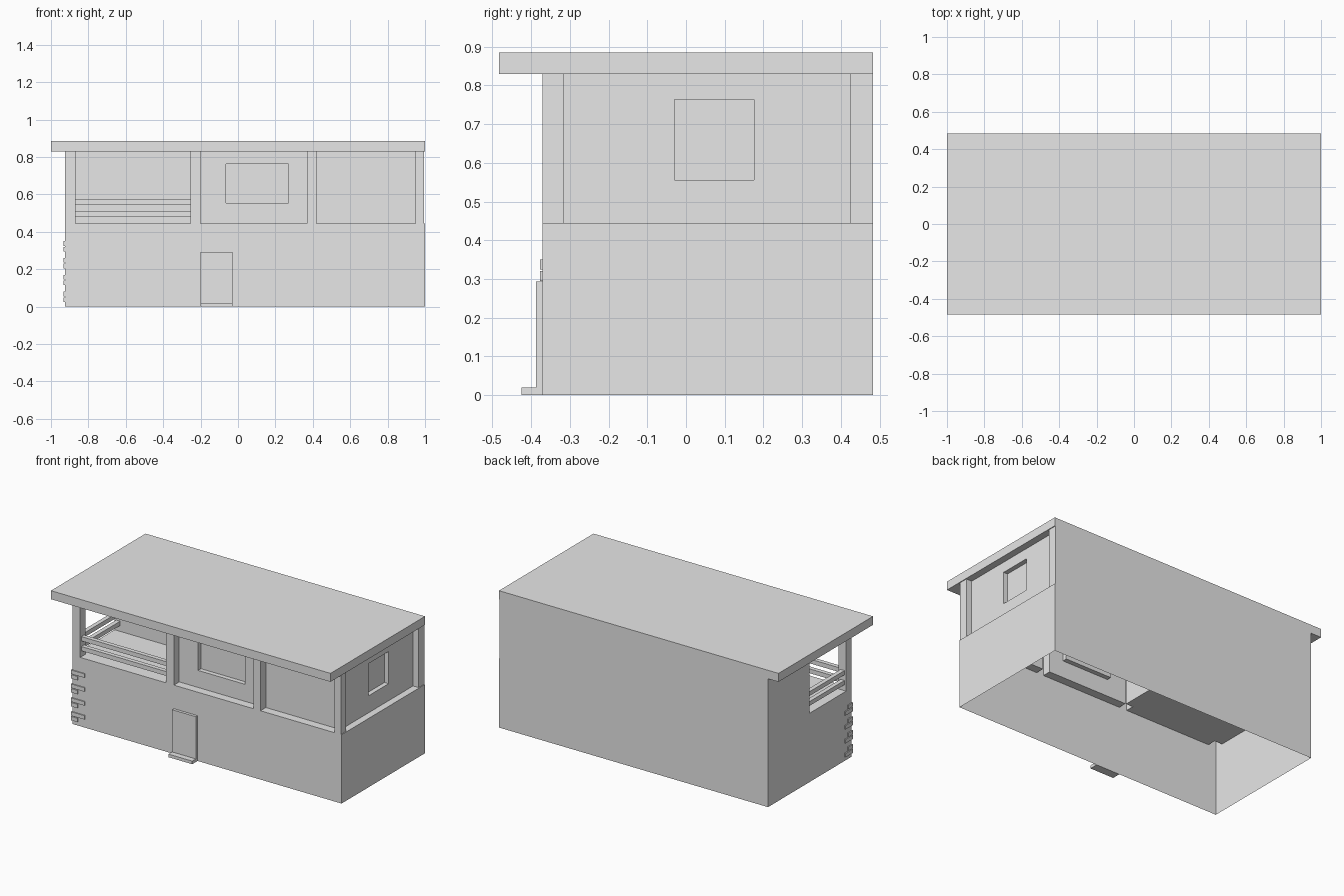
import bpy
import bmesh

if "Cube" in bpy.data.objects:
    bpy.data.objects.remove(bpy.data.objects["Cube"], do_unlink=True)

grey = bpy.data.materials.new("plain grey")
grey.use_nodes = True
GREY = (0.8, 0.8, 0.8, 1)
grey.diffuse_color = GREY
grey.node_tree.nodes["Principled BSDF"].inputs["Base Color"].default_value = GREY


def box(name, x, y, z):
    """Box from (min, max) ranges along each axis."""
    bm = bmesh.new()
    bmesh.ops.create_cube(bm, size=1)
    for v in bm.verts:
        for i, (lo, hi) in enumerate((x, y, z)):
            v.co[i] = lo if v.co[i] < 0 else hi
    mesh = bpy.data.meshes.new(name)
    bm.to_mesh(mesh)
    bm.free()
    mesh.materials.append(grey)
    ob = bpy.data.objects.new(name, mesh)
    bpy.context.collection.objects.link(ob)
    return ob


def cut(target, x, y, z):
    """Carve a box out of the target and discard the cutter."""
    cutter = box("cutter", x, y, z)
    cutter.hide_render = True
    mod = target.modifiers.new("cut", "BOOLEAN")
    mod.operation = "DIFFERENCE"
    mod.solver = "EXACT"
    mod.object = cutter
    graph = bpy.context.evaluated_depsgraph_get()
    mesh = bpy.data.meshes.new_from_object(target.evaluated_get(graph))
    target.modifiers.clear()
    target.data = mesh
    bpy.data.objects.remove(cutter, do_unlink=True)


LEFT, RIGHT, FRONT, BACK = -0.925, 1.0, -0.37, 0.483
FLOOR, TOP = 0.445, 0.83
POST = 0.055
UPPER = (FLOOR, TOP + 0.05)
INNER = FRONT + POST
OUT = FRONT - 0.1

# House walls, carved from one block
walls = box("walls", (LEFT, RIGHT), (FRONT, BACK), (0, TOP))
cut(walls, (0.995, 1.1), (-0.6, 0.6), UPPER)

# Recessed wall panels between the posts
cut(walls, (-0.2, 0.37), (OUT, INNER), UPPER)
cut(walls, (0.42, 0.95), (OUT, INNER), UPPER)
cut(walls, (0.955, 1.1), (INNER, 0.425), UPPER)

# Window recesses
cut(walls, (-0.065, 0.27), (OUT, INNER + 0.03), (0.555, 0.763))
cut(walls, (0.925, 1.1), (-0.03, 0.175), (0.555, 0.763))

# Balcony: room, front opening and side opening
cut(walls, (LEFT + POST, -0.205), (INNER, 0.06), UPPER)
cut(walls, (LEFT + POST, -0.255), (OUT, INNER + 0.02), UPPER)
cut(walls, (LEFT - 0.1, LEFT + POST + 0.02), (INNER, 0.06), UPPER)

# The walls are a shell, open underneath and under the roof
bm = bmesh.new()
bm.from_mesh(walls.data)
caps = [f for f in bm.faces if abs(f.normal.z) > 0.9
        and (f.calc_center_median().z < 0.001 or f.calc_center_median().z > TOP - 0.001)]
bmesh.ops.delete(bm, geom=caps, context="FACES")
bm.to_mesh(walls.data)
bm.free()

# Flat roof
box("roof", (-1, 1), (-0.483, BACK), (TOP, 0.885))

# Balcony rails
for i, z in enumerate((0.483, 0.547)):
    box(f"front_rail_{i}", (LEFT + POST, -0.255), (FRONT + 0.012, FRONT + 0.04), (z, z + 0.028))
    box(f"side_rail_{i}", (LEFT + 0.012, LEFT + 0.04), (INNER, 0.06), (z, z + 0.028))

# Door and doorstep
box("door", (-0.2, -0.03), (-0.388, FRONT), (0.02, 0.293))
box("doorstep", (-0.2, -0.03), (-0.425, FRONT), (0, 0.02))

# Corner stones: alternating long and short, wrapping the front corner
for i in range(4):
    z = 0.055 + 0.09 * i
    for name, low, along_x, along_y in (("long", z, 0.09, 0.04), ("short", z - 0.03, 0.04, 0.07)):
        box(f"{name}_stone_front_{i}", (LEFT - 0.007, LEFT + along_x),
            (FRONT - 0.007, FRONT), (low, low + 0.025))
        box(f"{name}_stone_side_{i}", (LEFT - 0.007, LEFT),
            (FRONT, FRONT + along_y), (low, low + 0.025))
